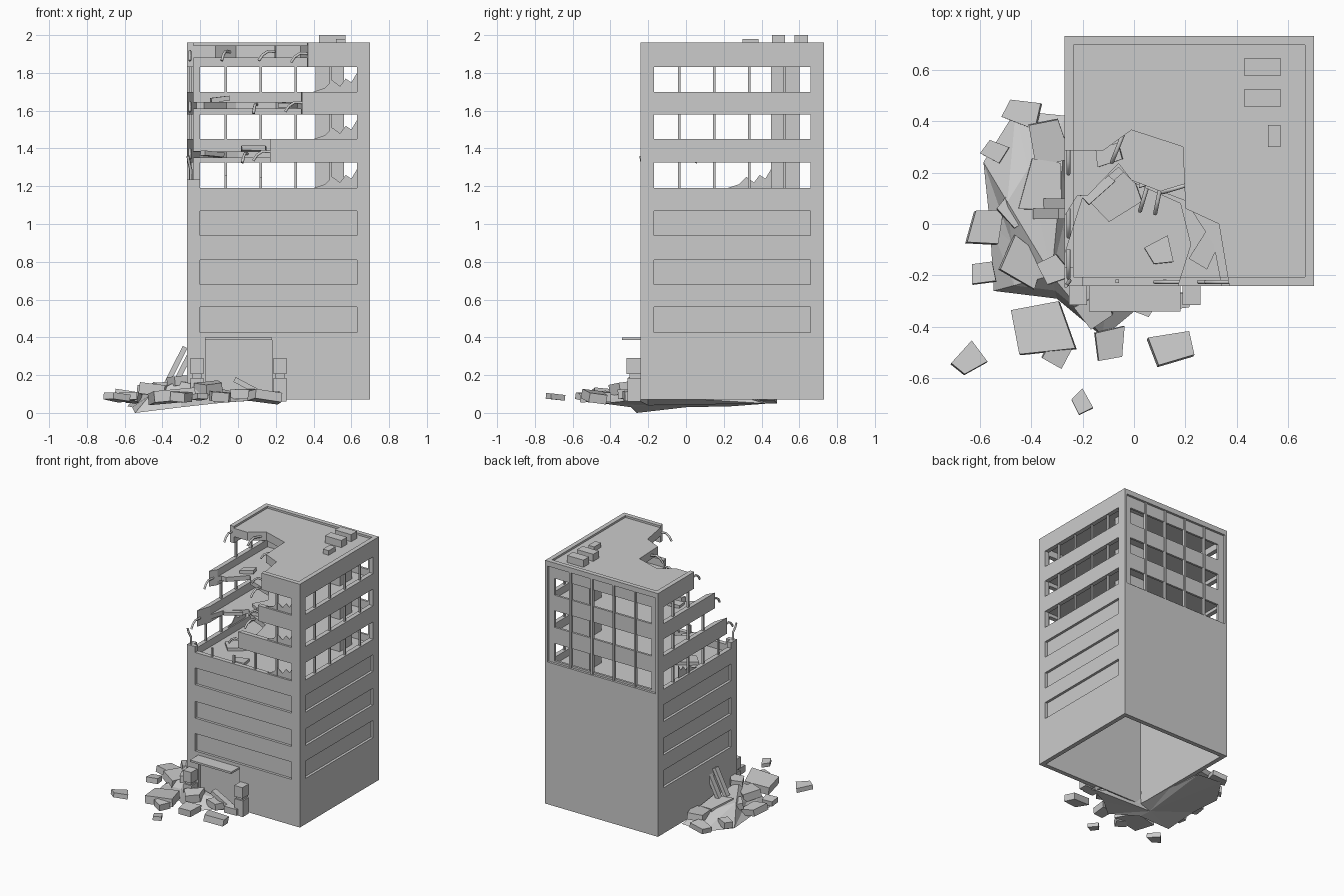
import bpy, bmesh, math, random
from mathutils import Vector, Matrix, Euler

if "Cube" in bpy.data.objects:
    bpy.data.objects.remove(bpy.data.objects["Cube"])
random.seed(4)


def finish(name, bm):
    bmesh.ops.recalc_face_normals(bm, faces=bm.faces)
    me = bpy.data.meshes.new(name)
    bm.to_mesh(me)
    bm.free()
    ob = bpy.data.objects.new(name, me)
    bpy.context.collection.objects.link(ob)
    return ob


def prism(name, pts, z0, z1, mat=None):
    bm = bmesh.new()
    lo = [bm.verts.new((x, y, z0)) for x, y in pts]
    hi = [bm.verts.new((x, y, z1)) for x, y in pts]
    bm.faces.new(lo)
    bm.faces.new(hi)
    n = len(pts)
    for i in range(n):
        j = (i + 1) % n
        bm.faces.new((lo[i], lo[j], hi[j], hi[i]))
    if mat:
        bm.transform(mat)
    return finish(name, bm)


def box(name, x0, x1, y0, y1, z0, z1):
    return prism(name, [(x0, y0), (x1, y0), (x1, y1), (x0, y1)], z0, z1)


def cut(ob, cutters):
    for c in cutters:
        m = ob.modifiers.new("cut", 'BOOLEAN')
        m.operation, m.solver, m.object = 'DIFFERENCE', 'EXACT', c
    bpy.context.view_layer.objects.active = ob
    for m in list(ob.modifiers):
        bpy.ops.object.modifier_apply(modifier=m.name)


def chunk(name, x, y, z, w, d, h, ang=0, tilt=0.15):
    # irregular four-sided slab, slightly tilted
    pts = [(sx * w / 2 * random.uniform(.65, 1.1), sy * d / 2 * random.uniform(.65, 1.1))
           for sx, sy in ((-1, -1), (1, -1), (1, 1), (-1, 1))]
    rot = Euler((random.uniform(-tilt, tilt), random.uniform(-tilt, tilt), math.radians(ang)))
    return prism(name, pts, -h / 2, h / 2, Matrix.Translation((x, y, z)) @ rot.to_matrix().to_4x4())


def rod(name, pts, r=.008):
    cu = bpy.data.curves.new(name, 'CURVE')
    cu.dimensions = '3D'
    cu.bevel_depth, cu.bevel_resolution, cu.use_fill_caps = r, 1, True
    s = cu.splines.new('POLY')
    s.points.add(len(pts) - 1)
    for p, q in zip(s.points, pts):
        p.co = (*q, 1)
    ob = bpy.data.objects.new(name, cu)
    bpy.context.collection.objects.link(ob)


X0, X1, Y0, Y1, T = -.27, .70, -.24, .73, .035
blind = [(.425, .56), (.68, .81), (.94, 1.07)]
opened = [(1.19, 1.325), (1.45, 1.58), (1.70, 1.83)]

# Broken corner outlines, one per upper storey
corner = [(-.5, -.5)]
outlines = [
    ([(-.5, -.12), (-.27, -.12), (-.2, .1), (-.06, .22), (0, .16), (.18, .08), (.22, -.08),
      (.17, -.24), (.17, -.5)], 1.235, 1.5),
    ([(-.5, .03), (-.27, .03), (-.22, .11), (-.18, .11), (-.06, .235), (-.01, .17), (.2, .09),
      (.31, -.08), (.34, -.24), (.34, -.5)], 1.5, 1.76),
    ([(-.5, .285), (-.12, .285), (-.01, .365), (.19, .3), (.2, .06), (.33, 0), (.37, -.24),
      (.37, -.5)], 1.76, 2.2)]
breaks = [prism("break_cutter", p + corner, a, b) for p, a, b in outlines]

# Tower shell: hollow box with recessed and open windows
tower = box("tower_walls", X0, X1, Y0, Y1, .07, 1.96)
cutters = [box("cavity", X0 + T, X1 - T, Y0 + T, Y1 - T, -.1, 2.2)]
for a, b in blind:
    cutters += [box("c", -.2, .63, -.3, Y0 + .02, a, b),
                box("c", X1 - .02, .8, -.17, .66, a, b),
                box("c", -.4, X0 + .02, -.17, .66, a, b)]
cutters.append(box("c", -.17, .18, -.3, Y0 + .025, .0, .385))
cutters.append(box("c", X0 + .02, X1 - .02, Y1 - .018, .8, 1.175, 1.92))
for a, b in opened:
    cutters += [box("c", -.2, .63, -.4, .9, a, b), box("c", -.4, .9, -.17, .66, a, b)]
cut(tower, cutters + breaks)

# Floor slabs and roof
box("intact_floor", X0 + .02, X1 - .02, Y0 + .02, Y1 - .025, 1.10, 1.135)
for i, (a, b) in enumerate([(1.35, 1.385), (1.61, 1.645), (1.88, 1.945)]):
    s = box("broken_floor" if i < 2 else "roof", X0 + .02, X1 - .02, Y0 + .02, Y1 - .025, a, b)
    cut(s, [breaks[i]])
for c in cutters + breaks:
    bpy.data.objects.remove(c)

# Roof units and interior core
box("roof_unit", .43, .57, .575, .645, 1.94, 2.0)
box("roof_unit", .43, .57, .455, .525, 1.94, 2.0)
box("roof_hatch", .52, .57, .30, .385, 1.94, 1.98)
box("lift_core", .41, .56, .45, .60, 1.12, 1.9)

# Window mullions, with stubs where the corner fell away
w = .007
front_lim, left_lim = [.17, .34, .37], [-.12, .03, .285]
for p in (-.065, .12, .305, .49):
    q = p + .03
    box("back_mullion", p - w, p + w, Y1 - .03, Y1 - .006, 1.175, 1.92)
    for i, (a, b) in enumerate(opened):
        box("right_mullion", X1 - .025, X1 - .01, q - w, q + w, a, b)
        if p > front_lim[i]:
            box("front_mullion", p - w, p + w, Y0 + .01, Y0 + .025, a, b)
        elif i == 0:
            box("mullion_stub", p - w, p + w, Y0 + .01, Y0 + .025, a, a + random.uniform(.05, .12))
        if q > left_lim[i]:
            box("left_mullion", X0 + .01, X0 + .025, q - w, q + w, a, b)
        elif i == 0:
            box("mullion_stub", X0 + .01, X0 + .025, q - w, q + w, a, a + .08)

# Jagged glass remains standing in the window openings
jag = [(0, 0), (.23, 0), (.23, .1), (.2, .05), (.17, .07), (.14, .03), (.1, .06), (.06, .02)]
up = Matrix.Rotation(math.pi / 2, 4, 'X')
for a, b in opened:
    prism("front_glass", jag, 0, .005, Matrix.Translation((.4, Y0 + .02, a)) @ up)
prism("left_glass", jag, 0, .005, Matrix.Translation((X0 + .02, .22, 1.19))
      @ Matrix.Rotation(math.pi / 2, 4, 'Z') @ up)

# Bent reinforcement rods and lumps along the broken edges
for x, y, z, dx, dy in [(-.255, .285, 1.91, 0, -1), (-.05, .33, 1.91, -.4, -1), (.2, .15, 1.91, -1, -.3),
                        (.37, -.225, 1.9, -1, 0), (-.255, .04, 1.64, 0, -1), (.1, .13, 1.63, -.2, -1),
                        (.34, -.225, 1.64, -1, 0), (-.255, -.12, 1.39, 0, -1), (.17, -.225, 1.38, -1, 0),
                        (.05, .14, 1.37, -.3, -1)]:
    rod("bent_rod", [(x - dx * .02, y - dy * .02, z), (x + dx * .04, y + dy * .04, z + .005),
                     (x + dx * .07, y + dy * .07, z - .015), (x + dx * .09, y + dy * .09, z - .045)])
rod("corner_rod", [(-.25, -.22, 1.2), (-.25, -.22, 1.29), (-.26, -.235, 1.33), (-.265, -.24, 1.36)])
for x, y, z, ww, d, a in [(-.06, .1, 1.15, .2, .15, 35), (.1, -.11, 1.15, .1, .1, 20),
                          (-.1, .27, 1.66, .1, .08, 10), (.28, -.1, 1.63, .12, .08, 60),
                          (.08, .2, 1.40, .16, .1, 15), (-.16, .15, 1.37, .14, .12, 40)]:
    chunk("floor_debris", x, y, z, ww, d, .025, a)

# Entrance: canopy and broken side posts
box("canopy", -.175, .18, -.34, Y0 + .02, .385, .40)
for s in (-1, 1):
    c = .003 + s * .22
    box("post_base", c - .035, c + .035, -.31, Y0, .06, .185)
    box("post_joint", c - .025, c + .025, -.30, Y0, .185, .205)
    box("post_block", c - .035, c + .035, -.315, Y0, .205, .29)

# Rubble mound: faceted fan of two rings
ring = [(-.26, .42, .05), (-.46, .44, .05), (-.585, .24, .035), (-.56, 0, .03), (-.545, -.26, 0),
        (-.3, -.29, .03), (-.12, -.44, .05), (0, -.34, .06), (.17, -.26, .07), (-.23, -.2, .07),
        (-.25, .1, .07)]
bm = bmesh.new()
mid = Vector((-.32, -.2, .0))
outer = [bm.verts.new(p) for p in ring]
inner = []
for x, y, z in ring:
    p = mid.lerp(Vector((x, y, 0)), .65)
    inner.append(bm.verts.new((p.x, p.y, random.uniform(.09, .16))))
top, bot = bm.verts.new((mid.x, mid.y, .17)), bm.verts.new((mid.x, mid.y, .04))
for i in range(len(ring)):
    j = (i + 1) % len(ring)
    bm.faces.new((outer[i], outer[j], inner[j]))
    bm.faces.new((outer[i], inner[j], inner[i]))
    bm.faces.new((inner[i], inner[j], top))
    bm.faces.new((outer[j], outer[i], bot))
finish("rubble_mound", bm)

# Fallen concrete chunks: x, y, z, width, depth, height, angle
for c in [(-.645, -.53, .083, .11, .1, .035, 40), (-.59, -.19, .085, .09, .09, .04, 10),
          (-.57, -.02, .085, .14, .16, .05, -8), (-.54, .28, .08, .11, .09, .05, -30),
          (-.43, .43, .08, .14, .1, .04, -15), (-.37, -.4, .085, .23, .23, .06, 14),
          (-.30, -.51, .085, .1, .08, .05, -20), (-.09, -.47, .085, .11, .13, .05, 5),
          (.15, -.48, .085, .16, .11, .05, 15), (-.2, -.69, .085, .07, .08, .03, 30),
          (-.36, .14, .12, .17, .2, .05, -10), (-.33, .32, .11, .15, .16, .05, 15),
          (-.45, .06, .12, .14, .15, .05, 40), (-.31, -.18, .17, .11, .11, .05, 30),
          (-.43, -.15, .12, .16, .16, .06, 60), (-.15, -.33, .13, .14, .12, .06, 25),
          (.02, -.3, .10, .14, .1, .05, -20), (.17, -.3, .09, .12, .07, .05, 5)]:
    chunk("rubble_chunk", *c)

# Leaning beams
lean = Matrix.Rotation(math.radians(-63), 4, 'Y')
for x, y, z in [(-.33, .04, .25), (-.3, .08, .22)]:
    prism("leaning_beam", [(-.11, -.02), (.11, -.02), (.11, .02), (-.11, .02)], -.014, .014,
          Matrix.Translation((x, y, z)) @ lean)
prism("fallen_beam", [(-.1, -.025), (.1, -.025), (.1, .025), (-.1, .025)], -.014, .014,
      Matrix.Translation((.07, -.28, .13)) @ Matrix.Rotation(math.radians(28), 4, 'Y'))
